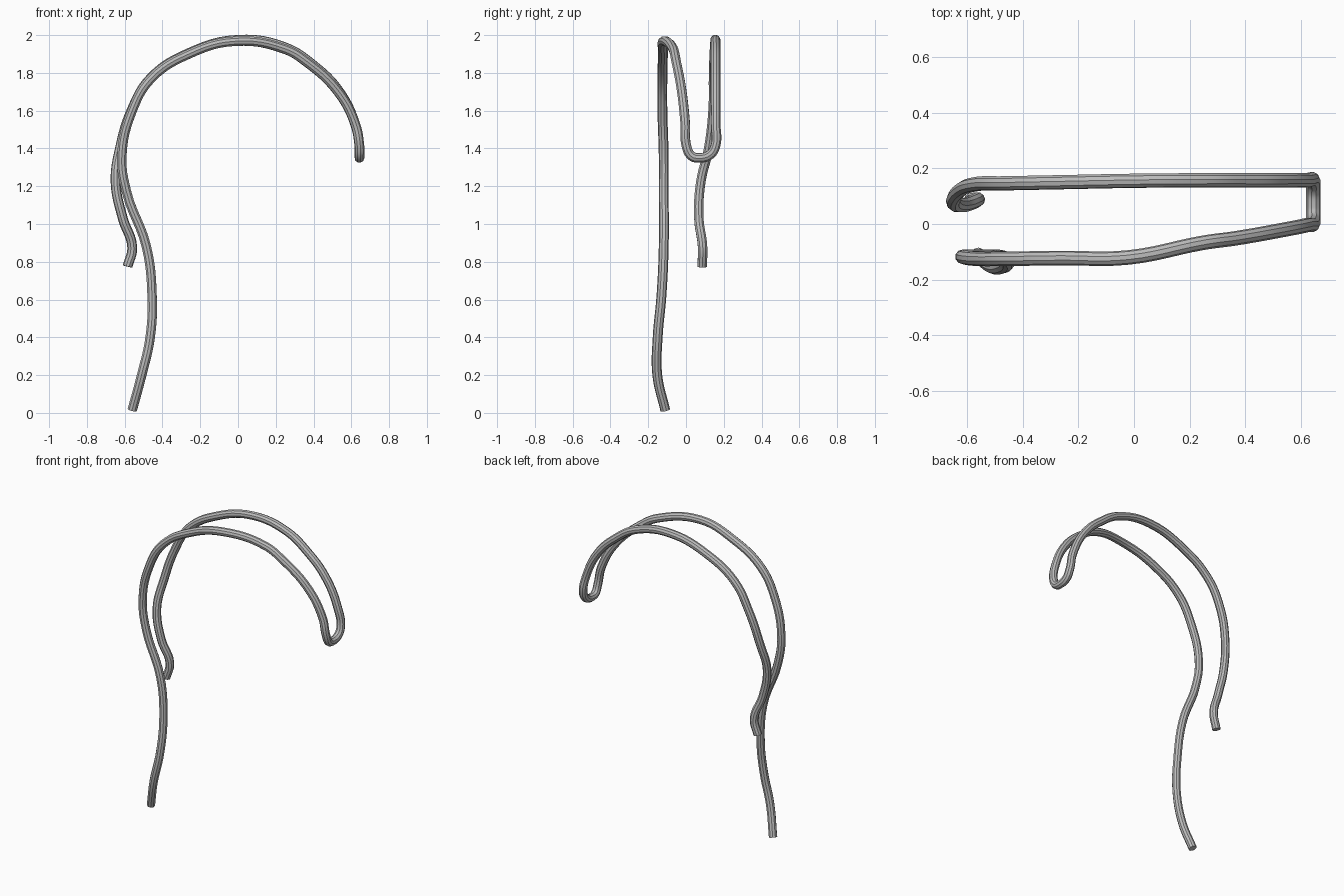
import bpy

old = bpy.data.objects.get("Cube")
if old:
    bpy.data.objects.remove(old, do_unlink=True)

steel = bpy.data.materials.new("grey wire")
steel.use_nodes = True
grey = (0.5, 0.5, 0.5, 1)
steel.diffuse_color = grey
steel.node_tree.nodes["Principled BSDF"].inputs["Base Color"].default_value = grey

# Long front strand: from the foot, up and over the arch
front_strand = [
    (-.56, -.11, .015), (-.51, -.152, .2), (-.465, -.15, .4), (-.455, -.13, .62),
    (-.485, -.118, .88), (-.59, -.118, 1.17), (-.615, -.118, 1.36),
    (-.56, -.125, 1.6), (-.46, -.125, 1.77), (-.26, -.122, 1.9), (-.02, -.12, 1.967),
    (.25, -.067, 1.925), (.36, -.052, 1.86), (.53, -.022, 1.7), (.62, -.004, 1.53),
]
# Narrow U bend that joins the strands
u_bend = [(.643, .003, 1.41), (.643, .03, 1.36), (.643, .07, 1.35),
          (.643, .125, 1.365), (.643, .155, 1.41)]
# Short rear strand: back over the arch to the hooked tip
rear_strand = [
    (.62, .157, 1.53), (.53, .157, 1.71), (.4, .157, 1.84), (.25, .157, 1.935),
    (0, .155, 1.975), (-.26, .15, 1.905), (-.46, .146, 1.775), (-.56, .144, 1.61),
    (-.625, .12, 1.4), (-.648, .078, 1.22), (-.61, .068, 1.03),
    (-.56, .088, .875), (-.585, .085, .775),
]
path = front_strand + u_bend + rear_strand

curve = bpy.data.curves.new("bent_wire", "CURVE")
curve.dimensions = "3D"
curve.bevel_depth = 0.026
curve.bevel_resolution = 3
curve.resolution_u = 6
curve.use_fill_caps = True
curve.materials.append(steel)
spline = curve.splines.new("BEZIER")
spline.bezier_points.add(len(path) - 1)
for point, co in zip(spline.bezier_points, path):
    point.co = co
    point.handle_left_type = point.handle_right_type = "AUTO"

# Turn the swept curve into a mesh with smooth sides and sharp cut ends
wire = bpy.data.objects.new("bent_wire", curve)
bpy.context.collection.objects.link(wire)
bpy.ops.object.select_all(action="DESELECT")
wire.select_set(True)
bpy.context.view_layer.objects.active = wire
bpy.ops.object.convert(target="MESH")
bpy.ops.object.shade_smooth_by_angle()
